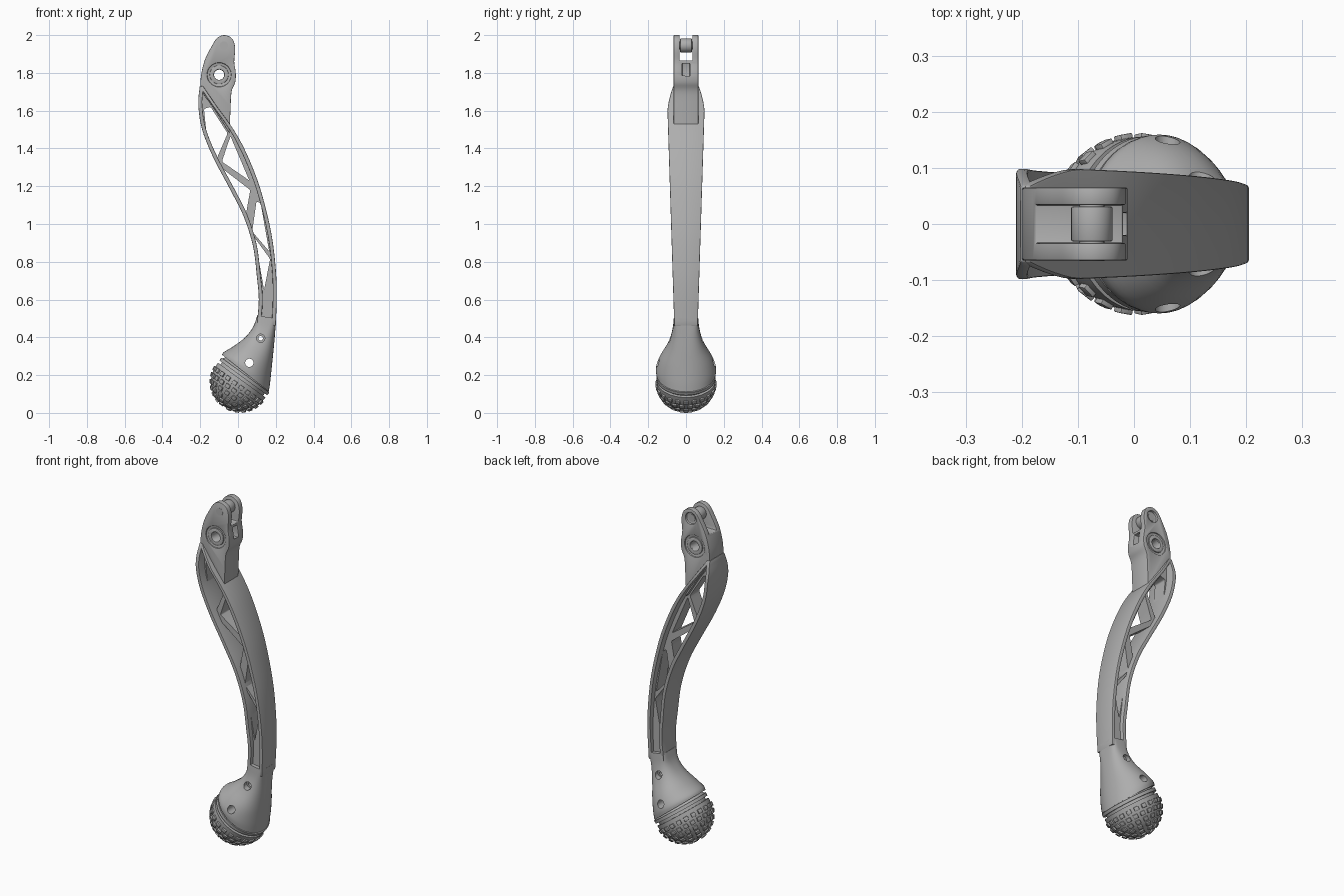
import bpy, bmesh, math
from mathutils import Vector, Matrix

old = bpy.data.objects.get("Cube")
if old:
    bpy.data.objects.remove(old, do_unlink=True)

grey = bpy.data.materials.new("satin_grey")
grey.use_nodes = True
grey.diffuse_color = (0.42, 0.42, 0.42, 1)
grey.node_tree.nodes["Principled BSDF"].inputs["Base Color"].default_value = (0.42, 0.42, 0.42, 1)


def make(name, bm):
    bmesh.ops.recalc_face_normals(bm, faces=bm.faces)
    mesh = bpy.data.meshes.new(name)
    bm.to_mesh(mesh)
    bm.free()
    ob = bpy.data.objects.new(name, mesh)
    bpy.context.collection.objects.link(ob)
    mesh.materials.append(grey)
    return ob


def finish(ob, cutters=(), bevel=0.0):
    """Apply cuts and bevel, then smooth while keeping edges sharp."""
    for c in cutters:
        m = ob.modifiers.new("cut", 'BOOLEAN')
        m.operation, m.solver, m.object = 'DIFFERENCE', 'EXACT', c
    if bevel:
        m = ob.modifiers.new("bevel", 'BEVEL')
        m.width, m.segments, m.limit_method = bevel, 2, 'ANGLE'
        m.angle_limit = math.radians(50)
    bpy.context.view_layer.update()
    dg = bpy.context.evaluated_depsgraph_get()
    mesh = bpy.data.meshes.new_from_object(ob.evaluated_get(dg))
    ob.modifiers.clear()
    ob.data = mesh
    for c in cutters:
        bpy.data.objects.remove(c, do_unlink=True)
    bpy.ops.object.select_all(action='DESELECT')
    ob.select_set(True)
    bpy.context.view_layer.objects.active = ob
    bpy.ops.object.shade_smooth_by_angle(angle=math.radians(35))


def spline(pts, n=5):
    """Catmull-Rom through the points."""
    p = [Vector(q) for q in pts]
    p = [2 * p[0] - p[1]] + p + [2 * p[-1] - p[-2]]
    out = []
    for a, b, c, d in zip(p, p[1:], p[2:], p[3:]):
        for i in range(n):
            t = i / n
            out.append(0.5 * (2 * b + (c - a) * t + (2 * a - 5 * b + 4 * c - d) * t * t
                              + (3 * b - a - 3 * c + d) * t ** 3))
    return out + [p[-2]]


def loft(name, rings):
    bm = bmesh.new()
    vs = [[bm.verts.new(co) for co in r] for r in rings]
    n = len(vs[0])
    for a, b in zip(vs, vs[1:]):
        for i in range(n):
            j = (i + 1) % n
            bm.faces.new((a[i], a[j], b[j], b[i]))
    bm.faces.new(vs[0])
    bm.faces.new(vs[-1])
    return make(name, bm)


def prism(name, pts, y, rounding=0.0):
    ob = loft(name, [[(p[0], s, p[1]) for p in pts] for s in (-y, y)])
    if rounding:
        bm = bmesh.new()
        bm.from_mesh(ob.data)
        edges = [e for e in bm.edges if abs(e.verts[0].co.y - e.verts[1].co.y) > y]
        bmesh.ops.bevel(bm, geom=edges, offset=rounding, segments=4, profile=0.5, affect='EDGES')
        bm.to_mesh(ob.data)
        bm.free()
    return ob


def pin(name, x, z, r, y0, y1, n=32):
    ring = [(x + r * math.cos(k * math.tau / n), z + r * math.sin(k * math.tau / n)) for k in range(n)]
    return loft(name, [[(a, y, b) for a, b in ring] for y in (y0, y1)])


def box(name, x0, x1, y, z0, z1):
    return prism(name, [(x0, z0), (x1, z0), (x1, z1), (x0, z1)], y)


# Arm edges: paired stations along the left and right of the curved handle
left = spline([(0.10, 0.47), (0.11, 0.6), (0.10, 0.72), (0.08, 0.88), (0.03, 1.04), (-0.04, 1.18),
               (-0.13, 1.35), (-0.19, 1.5), (-0.21, 1.63), (-0.203, 1.73)])
right = spline([(0.20, 0.46), (0.205, 0.62), (0.2, 0.76), (0.18, 0.93), (0.145, 1.09), (0.10, 1.24),
                (0.035, 1.395), (-0.03, 1.51), (-0.11, 1.62), (-0.185, 1.73)])


def half_width(z):
    if z < 1.6:
        return 0.062 + 0.036 * (z - 0.46) / 1.14
    return 0.098 - 0.03 * ((z - 1.6) / 0.13) ** 1.5


def rail(name, outer, other):
    rings = []
    for a, b in zip(outer, other):
        d = b - a
        i = a + d.normalized() * min(0.021, d.length * 0.6)
        w, v = half_width(a.y), half_width(i.y)
        rings.append([(a.x, -w, a.y), (i.x, -v, i.y), (i.x, v, i.y), (a.x, w, a.y)])
    finish(loft(name, rings), bevel=0.004)


rail("left_rail", left, right)
rail("right_rail", right, left)

# Recessed web with triangular openings
web = []
for a, b in zip(left, right):
    a, b = a.lerp(b, 0.06), b.lerp(a, 0.06)
    web.append([(a.x, -0.042, a.y), (b.x, -0.042, b.y), (b.x, 0.042, b.y), (a.x, 0.042, a.y)])
holes = [
    [(-0.18, 1.61), (-0.145, 1.62), (-0.055, 1.48), (-0.115, 1.34), (-0.165, 1.46)],
    [(-0.04, 1.465), (0.06, 1.23), (-0.085, 1.33)],
    [(-0.085, 1.295), (0.065, 1.18), (0.04, 1.04)],
    [(0.098, 1.12), (0.12, 1.11), (0.165, 0.855), (0.075, 0.96)],
    [(0.09, 0.925), (0.17, 0.815), (0.138, 0.65)],
]
finish(loft("lattice_web", web), [prism("opening", h, 0.2, 0.007) for h in holes])

# Forked head
outline = spline([(-0.045, 1.48), (-0.04, 1.6), (-0.034, 1.7), (-0.015, 1.75), (-0.012, 1.8), (-0.02, 1.86),
                  (-0.015, 1.93), (-0.03, 1.98), (-0.07, 2.0), (-0.11, 1.985), (-0.14, 1.94),
                  (-0.175, 1.87), (-0.195, 1.79), (-0.2, 1.72)]) + [Vector((-0.185, 1.69)), Vector((-0.12, 1.6))]
cuts = [box("slot", -0.4, 0.2, 0.034, 1.865, 2.2),
        box("pocket", -0.05, 0.1, 0.02, 1.78, 1.85),
        pin("bore", -0.1, 1.79, 0.027, -0.2, 0.2)]
for s in (-1, 1):
    cuts.append(pin("washer_seat", -0.1, 1.79, 0.064, s * 0.058, s * 0.1))
cuts.append(pin("screw_seat", -0.075, 1.945, 0.034, 0.052, 0.1))
finish(prism("fork_head", outline, 0.065), cuts, bevel=0.003)

# Pivot rings and cross roller
for s, side in ((-1, "front"), (1, "back")):
    finish(pin(side + "_pivot_ring", -0.1, 1.79, 0.05, s * 0.05, s * 0.065),
           [pin("bore", -0.1, 1.79, 0.028, -0.2, 0.2)], bevel=0.003)
finish(pin("cross_roller", -0.075, 1.945, 0.037, -0.031, 0.031), bevel=0.003)
finish(pin("roller_axle", -0.075, 1.945, 0.022, -0.0655, 0.055))

# Flared shell: left x, z, right x, z, half depth, squareness
stations = spline([(-0.085, 0.308, 0.163, 0.113, 0.158, 2), (-0.072, 0.324, 0.17, 0.16, 0.158, 2),
                   (-0.025, 0.352, 0.178, 0.235, 0.138, 2.1), (0.038, 0.4, 0.188, 0.33, 0.096, 2.4),
                   (0.08, 0.455, 0.196, 0.42, 0.072, 3.2), (0.102, 0.515, 0.202, 0.5, 0.064, 6)], 4)
rings = []
for lx, lz, rx, rz, w, e in stations:
    mid, half = Vector(((lx + rx) / 2, 0, (lz + rz) / 2)), Vector(((rx - lx) / 2, 0, (rz - lz) / 2))
    ring = []
    for k in range(48):
        c, s = math.cos(k * math.tau / 48), math.sin(k * math.tau / 48)
        u, v = (math.copysign(abs(q) ** (2 / e), q) for q in (c, s))
        ring.append(mid + half * u + Vector((0, w * v, 0)))
    rings.append(ring)
finish(loft("flared_shell", rings), [pin("lower_hole", 0.06, 0.265, 0.022, -0.3, 0.3),
                                     pin("upper_hole", 0.12, 0.395, 0.012, -0.3, 0.3),
                                     pin("front_seat", 0.12, 0.395, 0.022, -0.3, -0.058),
                                     pin("back_seat", 0.12, 0.395, 0.022, 0.058, 0.3)])

# Tilted ball end with groove and collar
tilt = Matrix.Translation((0.012, 0, 0.163)) @ Matrix.Rotation(0.63, 4, 'Y')
R = 0.155
profile = [(R * math.sin(a * math.pi / 24), -R * math.cos(a * math.pi / 24)) for a in range(1, 13)]
profile += [(0.156, 0.013), (0.14, 0.013), (0.14, 0.028), (0.157, 0.028), (0.157, 0.046), (0.15, 0.046), (0.14, 0.06)]
finish(loft("ball_end", [[tilt @ Vector((r * math.cos(k * math.tau / 64), r * math.sin(k * math.tau / 64), h))
                          for k in range(64)] for r, h in profile]))

# Raised grip blocks over the ball
bm = bmesh.new()
for row, (lat, count) in enumerate([(8, 22), (21, 22), (34, 18), (47, 14), (60, 10), (74, 5)]):
    for k in range(count):
        turn = Matrix.Rotation((k + 0.5 * (row % 2)) * math.tau / count, 4, 'Z')
        pitch = Matrix.Rotation(math.radians(lat), 4, 'Y')
        m = tilt @ turn @ pitch @ Matrix.Translation((R, 0, 0)) @ Matrix.Diagonal((0.015, 0.026, 0.023, 1))
        bmesh.ops.create_cube(bm, size=1, matrix=m)
finish(make("grip_blocks", bm), bevel=0.002)
